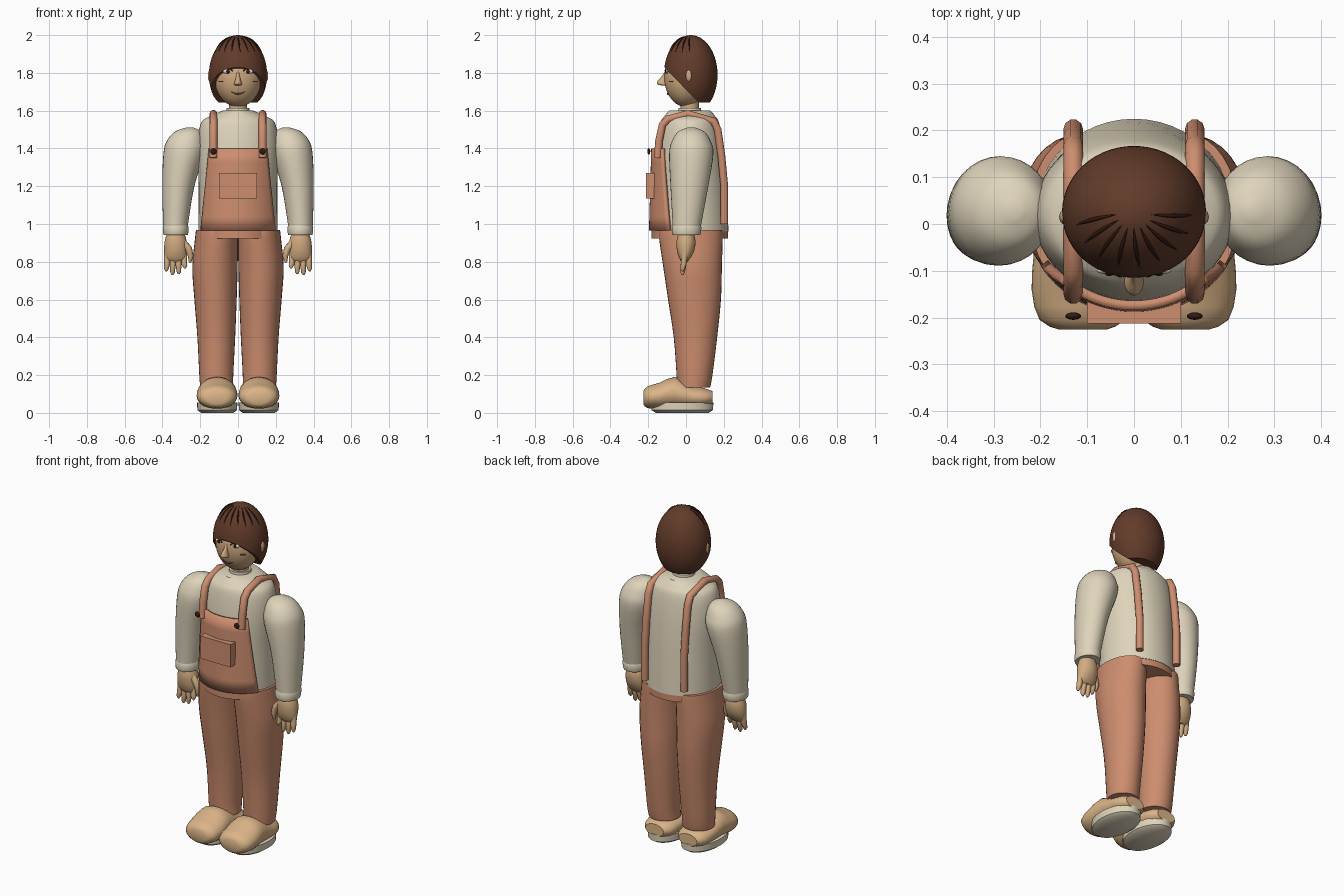
import bpy, bmesh, math
from mathutils import Vector

if "Cube" in bpy.data.objects:
    bpy.data.objects.remove(bpy.data.objects["Cube"])


def material(name, r, g, b):
    m = bpy.data.materials.new(name)
    m.use_nodes = True
    col = tuple((c / 255) ** 2.2 for c in (r, g, b)) + (1,)
    m.diffuse_color = col
    m.node_tree.nodes["Principled BSDF"].inputs["Base Color"].default_value = col
    return m


SHIRT = material("cream cloth", 222, 211, 186)
DENIM = material("terracotta cloth", 204, 140, 110)
SKIN = material("skin", 208, 170, 128)
SHOE = material("tan leather", 218, 179, 135)
HAIR = material("brown hair", 98, 62, 46)
DARK = material("dark brown", 55, 32, 24)
WHITE = material("eye white", 235, 230, 220)
LIP = material("lip", 135, 75, 60)


def finish(ob, mat, angle=45):
    ob.data.materials.clear()
    ob.data.materials.append(mat)
    bpy.ops.object.select_all(action="DESELECT")
    ob.select_set(True)
    bpy.context.view_layer.objects.active = ob
    bpy.ops.object.shade_smooth_by_angle(angle=math.radians(angle))
    return ob


def from_bmesh(name, bm, mat, angle=45):
    bmesh.ops.recalc_face_normals(bm, faces=bm.faces)
    me = bpy.data.meshes.new(name)
    bm.to_mesh(me)
    bm.free()
    ob = bpy.data.objects.new(name, me)
    bpy.context.collection.objects.link(ob)
    return finish(ob, mat, angle)


def resample(rings, steps):
    """Smooth the ring list with a Catmull-Rom spline."""
    out = []
    for i in range(len(rings) - 1):
        p = [rings[max(0, min(len(rings) - 1, i + k))] for k in (-1, 0, 1, 2)]
        for s in range(steps):
            t = s / steps
            out.append([0.5 * (2 * b + (c - a) * t + (2 * a - 5 * b + 4 * c - d) * t * t
                               + (3 * b - a - 3 * c + d) * t ** 3) for a, b, c, d in zip(*p)])
    return out + [list(rings[-1])]


def loft(name, mat, rings, side=1, axis="z", steps=4, seg=32, angle=45):
    """Elliptic rings (centre a, centre b, position, radius a, radius b) along z or y."""
    bm = bmesh.new()
    loops = []
    for a, b, pos, ra, rb in resample(rings, steps):
        loop = []
        for k in range(seg):
            t = 2 * math.pi * k / seg
            u, v = side * (a + ra * math.cos(t)), b + rb * math.sin(t)
            loop.append(bm.verts.new((u, v, pos) if axis == "z" else (u, pos, v)))
        loops.append(loop)
    for lo, hi in zip(loops, loops[1:]):
        for k in range(seg):
            n = (k + 1) % seg
            bm.faces.new((lo[k], lo[n], hi[n], hi[k]))
    bm.faces.new(loops[0])
    bm.faces.new(loops[-1])
    return from_bmesh(name, bm, mat, angle)


def ellipsoid(name, mat, centre, size, cuts=(), seg=40):
    bm = bmesh.new()
    bmesh.ops.create_uvsphere(bm, u_segments=seg, v_segments=seg // 2, radius=1)
    for v in bm.verts:
        v.co = Vector(c + s * q for c, s, q in zip(centre, size, v.co))
    for point, normal in cuts:
        cut = bmesh.ops.bisect_plane(bm, geom=bm.verts[:] + bm.edges[:] + bm.faces[:],
                                     plane_co=point, plane_no=normal, clear_inner=True)
        edges = [e for e in cut["geom_cut"] if isinstance(e, bmesh.types.BMEdge)]
        bmesh.ops.holes_fill(bm, edges=edges, sides=0)
    return from_bmesh(name, bm, mat)


def tube(name, mat, points, radius, taper=None):
    cu = bpy.data.curves.new(name, "CURVE")
    cu.dimensions = "3D"
    cu.bevel_depth, cu.bevel_resolution, cu.use_fill_caps = radius, 3, True
    sp = cu.splines.new("POLY")
    sp.points.add(len(points) - 1)
    for i, (p, q) in enumerate(zip(sp.points, points)):
        p.co = (*q, 1)
        p.radius = taper[i] if taper else 1
    ob = bpy.data.objects.new(name, cu)
    bpy.context.collection.objects.link(ob)
    bpy.ops.object.select_all(action="DESELECT")
    ob.select_set(True)
    bpy.context.view_layer.objects.active = ob
    bpy.ops.object.convert(target="MESH")
    return finish(bpy.context.object, mat, 60)


# Shirt body and neck
loft("shirt_body", SHIRT, [(0, .025, .96, .21, .2), (0, .022, 1.2, .208, .192),
     (0, .02, 1.4, .215, .178), (0, .02, 1.53, .198, .157), (0, .02, 1.57, .15, .135),
     (0, .02, 1.6, .08, .11)], seg=48)
loft("collar", SHIRT, [(0, .02, 1.585, .062, .062), (0, .02, 1.615, .06, .06)], steps=1)
loft("neck", SKIN, [(0, .02, 1.58, .048, .048), (0, .02, 1.67, .048, .048)], steps=1)

# Overall bib: an arc wrapped round the chest, narrowing upward
bm = bmesh.new()
rows = []
for i in range(7):
    t = i / 6
    rx, ry, half = .232 - .01 * t, .216 - .012 * t, .2 - .045 * t
    reach = math.asin(half / rx)
    rows.append([bm.verts.new((rx * math.sin(a), .02 - ry * math.cos(a), .965 + .435 * t))
                 for a in (reach * (k / 10 - 1) for k in range(21))])
for lo, hi in zip(rows, rows[1:]):
    for k in range(20):
        bm.faces.new((lo[k], lo[k + 1], hi[k + 1], hi[k]))
bib = from_bmesh("bib", bm, DENIM)
solid = bib.modifiers.new("thickness", "SOLIDIFY")
solid.thickness = .02
bpy.ops.mesh.primitive_cube_add(size=1, location=(0, -.19, 1.203))
pocket = bpy.context.object
pocket.name = "bib_pocket"
pocket.scale = (.2, .046, .135)
finish(pocket, DENIM, 30)

# Waistband
loft("waistband", DENIM, [(0, .02, .922, .206, .203), (0, .02, .97, .206, .203)],
     steps=1, seg=48)

for s, tag in ((1, "left"), (-1, "right")):
    # Trouser leg
    loft(tag + "_leg", DENIM, [(.112, .04, .135, .088, .088), (.115, .045, .2, .09, .095),
         (.115, .05, .4, .1, .115), (.119, .045, .6, .112, .14), (.122, .035, .77, .12, .155),
         (.114, .026, .92, .114, .168), (.113, .025, .967, .11, .168)], s)

    # Shoe and sole
    loft(tag + "_shoe", SHOE, [(.11, .08, -.226, .05, .035), (.11, .083, -.205, .092, .057),
         (.111, .09, -.14, .108, .07), (.11, .105, -.06, .104, .085),
         (.11, .085, .03, .098, .062), (.11, .08, .1, .09, .05), (.11, .08, .14, .06, .035)],
         s, axis="y", steps=2)
    loft(tag + "_sole", SHIRT, [(.11, -.02, 0, .085, .14), (.11, -.02, .015, .105, .163),
         (.11, -.02, .055, .107, .165)], s, steps=1)

    # Sleeve and cuff
    loft(tag + "_sleeve", SHIRT, [(.33, 0, .95, .062, .07), (.33, .005, 1.0, .066, .076),
         (.316, .018, 1.2, .085, .1), (.287, .028, 1.37, .108, .117),
         (.277, .028, 1.44, .1, .102), (.264, .028, 1.49, .068, .068),
         (.255, .028, 1.512, .015, .015)], s)
    loft(tag + "_cuff", SHIRT, [(.33, .002, .943, .064, .073), (.33, .002, .953, .067, .077),
         (.33, .004, .982, .068, .078), (.33, .004, .992, .065, .074)], s, steps=1)

    # Hand with four fingers and a thumb
    loft(tag + "_palm", SKIN, [(.33, 0, .96, .042, .038), (.33, 0, .91, .058, .05),
         (.33, -.002, .86, .061, .046), (.33, -.006, .82, .055, .03),
         (.33, -.008, .80, .035, .015)], s, seg=24)
    for k, low in enumerate((.765, .735, .73, .75)):
        x = .285 + .03 * k
        tube(f"{tag}_finger_{k + 1}", SKIN, [(s * x, -.005, .85), (s * x, -.012, .79),
             (s * (x + .003 * (k - 1.5)), -.018, low + .012),
             (s * (x + .003 * (k - 1.5)), -.019, low)], .016, (1, 1, .75, .3))
    tube(tag + "_thumb", SKIN, [(s * .29, -.012, .9), (s * .262, -.018, .87),
         (s * .25, -.02, .83), (s * .254, -.02, .795)], .019, (1, 1, .8, .3))

    # Shoulder strap and button
    tube(tag + "_strap", DENIM, [(s * .13, y, z) for y, z in (
         (-.15, 1.35), (-.143, 1.44), (-.125, 1.525), (-.095, 1.555), (.01, 1.583),
         (.145, 1.545), (.168, 1.5), (.188, 1.36), (.203, 1.2), (.203, 1.0))], .021)
    ellipsoid(tag + "_button", DARK, (s * .13, -.197, 1.385), (.017, .008, .017), seg=16)

    # Ear
    ellipsoid(tag + "_ear", SKIN, (s * .148, .015, 1.785), (.012, .016, .032), seg=20)


# Head, with features placed on its surface
FACE_C, FACE_R = Vector((0, 0, 1.775)), Vector((.125, .115, .155))


def on_face(x, z, lift=0):
    k = 1 - (x / FACE_R.x) ** 2 - ((z - FACE_C.z) / FACE_R.z) ** 2
    return (x, -FACE_R.y * math.sqrt(max(k, 0)) - lift, z)


ellipsoid("head", SKIN, FACE_C, FACE_R)
loft("nose", SKIN, [(0, -.11, 1.732, .012, .012), (0, -.124, 1.74, .021, .026),
     (0, -.122, 1.758, .016, .028), (0, -.114, 1.785, .009, .012),
     (0, -.108, 1.805, .006, .006)], seg=16)
for s, tag in ((1, "left"), (-1, "right")):
    ellipsoid(tag + "_eye", WHITE, on_face(s * .055, 1.808), (.024, .007, .012), seg=20)
    ellipsoid(tag + "_iris", DARK, on_face(s * .053, 1.808, .004), (.01, .006, .011), seg=16)
    tube(tag + "_eyelid", DARK, [on_face(s * (.028 + .009 * k), 1.81 + .003 * k * (6 - k) / 2,
         .003) for k in range(7)], .003)
    tube(tag + "_cheek_mark", LIP, [on_face(s * x, 1.755, .001) for x in (.08, .09, .1)], .0035)
tube("mouth", LIP, [on_face(.009 * k, 1.688 + .0008 * k * k, .001) for k in range(-4, 5)],
     .005, [1 - abs(k) / 6 for k in range(-4, 5)])

# Hair cap, sliced from the fringe down to the nape
HAIR_C, HAIR_R = Vector((0, .025, 1.79)), Vector((.154, .142, .21))
ellipsoid("hair", HAIR, HAIR_C, HAIR_R,
          [((0, -.12, 1.835), (0, 1.03, 1)), ((0, 0, 1.642), (0, 0, 1))], seg=56)

# Dark strands fanning from the crown over the fringe
for k in range(9):
    a = math.radians(-82 + 20.5 * k)
    path = []
    for j in range(9):
        polar = math.radians(14 + 5.2 * j)
        turn = a + .012 * j
        d = Vector((math.sin(polar) * math.sin(turn), -math.sin(polar) * math.cos(turn),
                    math.cos(polar)))
        path.append(HAIR_C + Vector(r * q for r, q in zip(HAIR_R, d)))
    tube(f"hair_strand_{k + 1}", DARK, path, .004, [.1 + math.sin(math.pi * j / 8) for j in range(9)])
